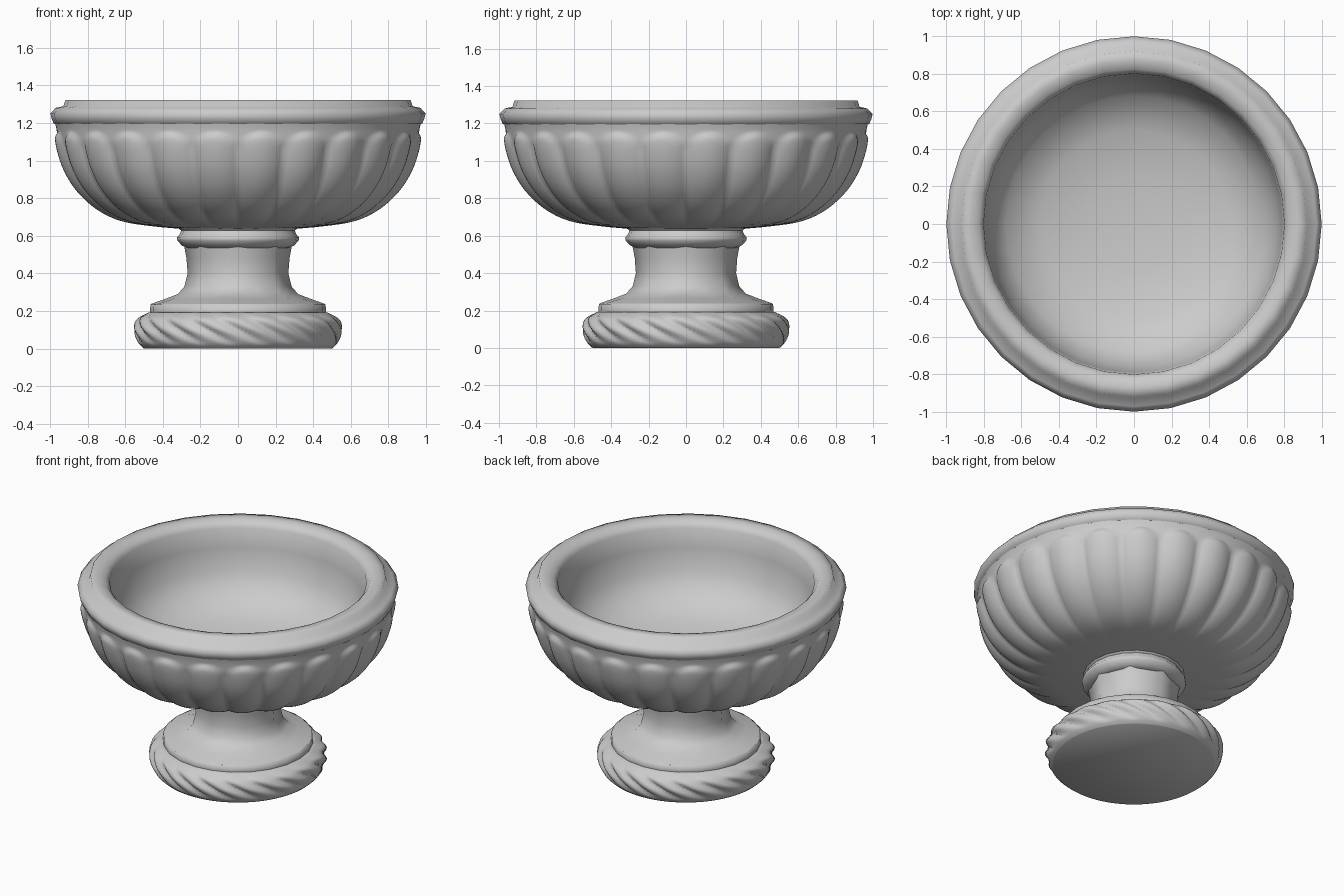
import bpy, bmesh, math

cube = bpy.data.objects.get("Cube")
if cube:
    bpy.data.objects.remove(cube, do_unlink=True)


def lathe(name, profile, sides, shape=None, angle=75, caps=True):
    """Revolve (radius, height) points; shape may change each point's radius."""
    bm = bmesh.new()
    rings = []
    for r, z in profile:
        ring = []
        for s in range(sides):
            a = math.tau * s / sides - math.pi / 2
            rr = shape(a, r, z) if shape else r
            ring.append(bm.verts.new((rr * math.cos(a), rr * math.sin(a), z)))
        rings.append(ring)
    for low, high in zip(rings, rings[1:]):
        for s in range(sides):
            t = (s + 1) % sides
            bm.faces.new((low[s], low[t], high[t], high[s]))
    if caps:
        bm.faces.new(rings[0][::-1])
        bm.faces.new(rings[-1])
    bmesh.ops.remove_doubles(bm, verts=bm.verts, dist=1e-5)
    mesh = bpy.data.meshes.new(name)
    bm.to_mesh(mesh)
    bm.free()
    obj = bpy.data.objects.new(name, mesh)
    bpy.context.collection.objects.link(obj)
    bpy.ops.object.select_all(action="DESELECT")
    obj.select_set(True)
    bpy.context.view_layer.objects.active = obj
    bpy.ops.object.shade_smooth_by_angle(angle=math.radians(angle))


def smooth(x):
    x = max(0, min(1, x))
    return x * x * (3 - 2 * x)


def resample(points, steps):
    """Even subdivision of a profile along a soft curve."""
    out = []
    for i in range(len(points) - 1):
        p = [points[max(0, min(len(points) - 1, i + k))] for k in (-1, 0, 1, 2)]
        for s in range(steps):
            t = s / steps
            out.append(tuple(
                0.5 * (2 * b + (c - a) * t + (2 * a - 5 * b + 4 * c - d) * t * t
                       + (3 * b - a - 3 * c + d) * t ** 3)
                for a, b, c, d in zip(*p)))
    return out + [points[-1]]


# Twisted rope moulding around the foot
STRANDS = 20


def rope(a, r, z):
    turn = STRANDS * a / 2 + 34 * (z - 0.1)
    bulge = math.sin(math.pi * max(0, min(1, (z - 0.02) / 0.17)))
    return r - 0.03 * bulge * (1 - abs(math.sin(turn)))


rope_profile = resample([(0.5, 0), (0.53, 0.03), (0.553, 0.08), (0.555, 0.12),
                         (0.535, 0.16), (0.475, 0.192)], 4)
lathe("rope_foot", rope_profile, STRANDS * 8, rope)

# Round plinth above the rope
lathe("plinth", [(0.46, 0.16), (0.468, 0.19), (0.466, 0.235), (0.36, 0.26)], 24)


# Eight-sided stem that flares into the round plinth
def octagon(a, r, z):
    wedge = math.pi / 4
    off = (a + math.pi / 2) % wedge - wedge / 2
    flat = r * math.cos(wedge / 2) / math.cos(off)
    return r + (flat - r) * smooth((z - 0.235) / 0.06)


lathe("stem", [(0.464, 0.237), (0.385, 0.265), (0.32, 0.29), (0.285, 0.33),
               (0.268, 0.4), (0.274, 0.48), (0.287, 0.55)], 16, octagon, 50)

# Soft collar between stem and bowl
lathe("collar", [(0.27, 0.535), (0.297, 0.547), (0.322, 0.573), (0.325, 0.59),
                 (0.31, 0.608), (0.302, 0.628), (0.33, 0.648), (0.33, 0.66)], 20)

# Shallow gadroons on the outside of the bowl, open at the top
RIBS = 24


def gadroon(a, r, z):
    lobe = abs(math.sin(RIBS * a / 2))
    top = smooth((1.11 + 0.05 * lobe - z) / 0.04)
    foot = smooth((r - 0.35) / 0.4)
    return r + 0.034 * (lobe ** 0.8 - 0.35) * top * foot


bowl_profile = resample([(0.28, 0.635), (0.45, 0.65), (0.61, 0.678), (0.735, 0.74),
                         (0.84, 0.835), (0.91, 0.945), (0.948, 1.055), (0.96, 1.13),
                         (0.966, 1.17), (0.974, 1.205)], 4)
lathe("fluted_bowl", bowl_profile, RIBS * 10, gadroon, caps=False)

# Rounded rim running down into the deep, rounded basin
lathe("rim_and_basin", [(0.955, 1.185), (0.98, 1.198), (0.99, 1.22), (0.998, 1.25),
                        (0.97, 1.28), (0.928, 1.289), (0.918, 1.322), (0.87, 1.323),
                        (0.825, 1.312), (0.8, 1.28), (0.79, 1.15), (0.76, 1.0),
                        (0.68, 0.87), (0.5, 0.79), (0.25, 0.755), (0, 0.745)], 32,
      caps=False)
